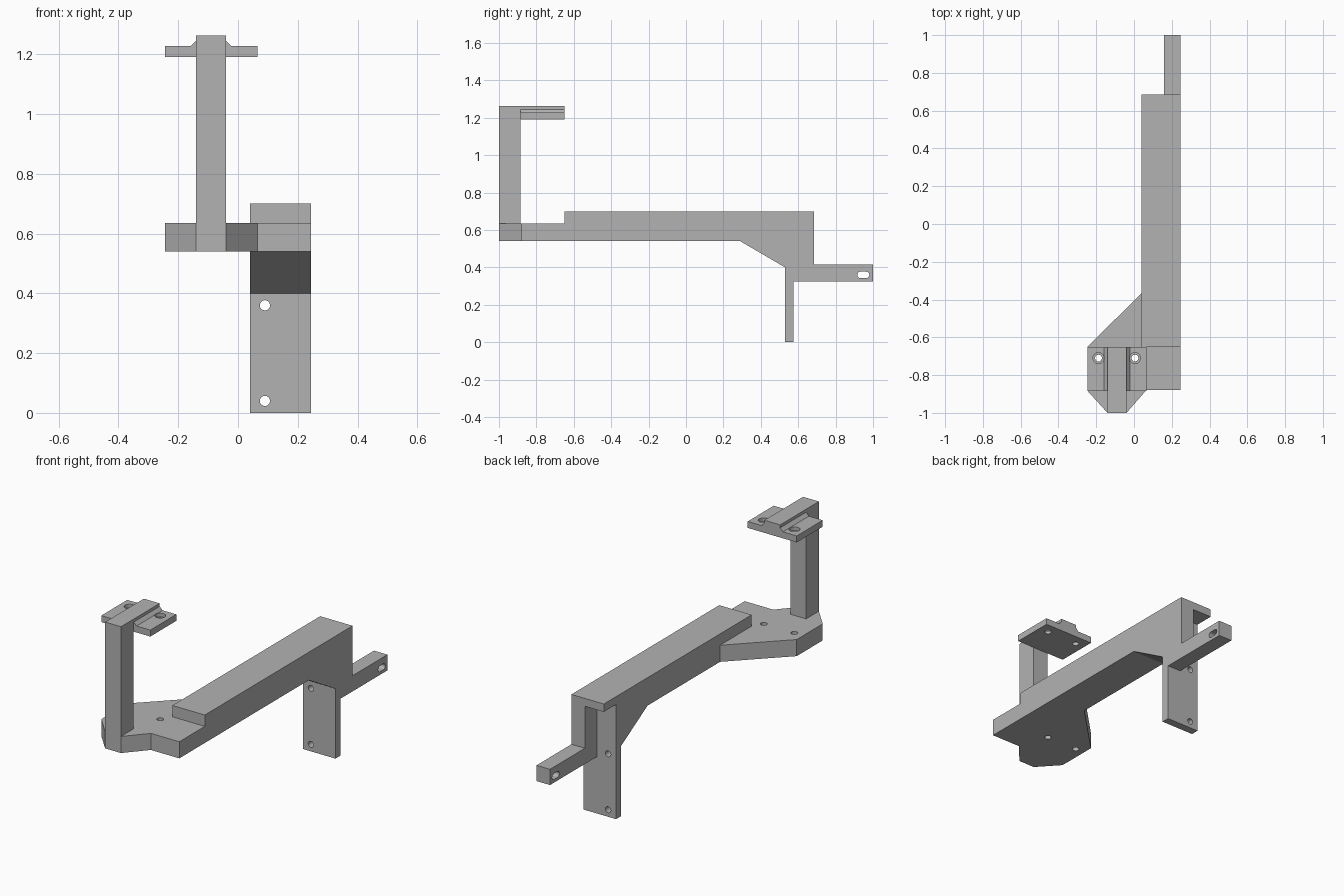
import bpy, bmesh, math
from mathutils import Vector

cube = bpy.data.objects.get("Cube")
if cube:
    bpy.data.objects.remove(cube, do_unlink=True)

grey = bpy.data.materials.new("plain grey")
grey.use_nodes = True
grey.diffuse_color = (0.45, 0.45, 0.45, 1)
grey.node_tree.nodes["Principled BSDF"].inputs["Base Color"].default_value = (0.45, 0.45, 0.45, 1)


def prism(name, profile, axis, start, end):
    """Extrude a 2D profile along an axis; the profile uses the other two axes in order."""
    def place(p, d):
        c = list(p)
        c.insert("xyz".index(axis), d)
        return Vector(c)
    bm = bmesh.new()
    face = bm.faces.new([bm.verts.new(place(p, start)) for p in profile])
    moved = bmesh.ops.extrude_face_region(bm, geom=[face])["geom"]
    shift = place((0, 0), end - start)
    bmesh.ops.translate(bm, vec=shift, verts=[g for g in moved if isinstance(g, bmesh.types.BMVert)])
    bmesh.ops.recalc_face_normals(bm, faces=bm.faces)
    mesh = bpy.data.meshes.new(name)
    bm.to_mesh(mesh)
    bm.free()
    mesh.materials.append(grey)
    obj = bpy.data.objects.new(name, mesh)
    bpy.context.collection.objects.link(obj)
    return obj


def rect(a0, b0, a1, b1):
    return [(a0, b0), (a1, b0), (a1, b1), (a0, b1)]


def slot(a, b, r, half=0.0, n=32):
    """Round outline, stretched along its first axis by half on each side."""
    pts = []
    for i in range(n):
        t = 2 * math.pi * (i + 0.5) / n
        pts.append((a + math.copysign(half, math.cos(t)) + r * math.cos(t), b + r * math.sin(t)))
    return pts


def cut(target, cutter):
    cutter.hide_render = True
    mod = target.modifiers.new("cut", 'BOOLEAN')
    mod.operation = 'DIFFERENCE'
    mod.solver = 'EXACT'
    mod.object = cutter
    bpy.context.view_layer.objects.active = target
    bpy.ops.object.modifier_apply(modifier=mod.name)
    bpy.data.objects.remove(cutter, do_unlink=True)


# Main arm with sloped underside, hanging leg plate and rear finger
arm = prism("main_arm", [
    (-0.88, 0.54), (0.29, 0.54), (0.53, 0.40), (0.53, 0), (0.575, 0),
    (0.575, 0.325), (1, 0.325), (1, 0.415), (0.685, 0.415), (0.685, 0.70),
    (-0.65, 0.70), (-0.65, 0.635), (-0.88, 0.635)], "x", 0.04, 0.245)
cut(arm, prism("rear_recess", rect(0, 0.575, 0.16, 1.1), "z", 0.2, 0.655))
cut(arm, prism("finger_slot", slot(0.948, 0.36, 0.017, 0.015), "x", 0.1, 0.3))
for z in (0.04, 0.36):
    cut(arm, prism("leg_hole", slot(0.09, z, 0.017), "y", 0.5, 0.6))

# Flat base plate beside the arm
plate = prism("base_plate", [
    (0.04, -0.365), (-0.245, -0.65), (-0.245, -0.885), (-0.14, -1),
    (-0.04, -1), (0.065, -0.88), (0.04, -0.88)], "z", 0.54, 0.635)

# Upright post
prism("post", rect(-0.14, -1, -0.04, -0.885), "z", 0.635, 1.262)

# Top clamp: two wings with a chamfered central rib
clamp = prism("top_clamp", [
    (-0.245, 1.19), (0.065, 1.19), (0.065, 1.227), (-0.022, 1.227),
    (-0.04, 1.245), (-0.04, 1.262), (-0.14, 1.262), (-0.14, 1.245),
    (-0.158, 1.227), (-0.245, 1.227)], "y", -0.885, -0.65)

# Aligned screw holes, with counterbores in the clamp wings
for x in (-0.188, 0.005):
    cut(plate, prism("plate_hole", slot(x, -0.71, 0.018), "z", 0.5, 0.7))
    cut(clamp, prism("clamp_hole", slot(x, -0.71, 0.018), "z", 1.1, 1.3))
    cut(clamp, prism("clamp_bore", slot(x, -0.71, 0.029), "z", 1.207, 1.3))
